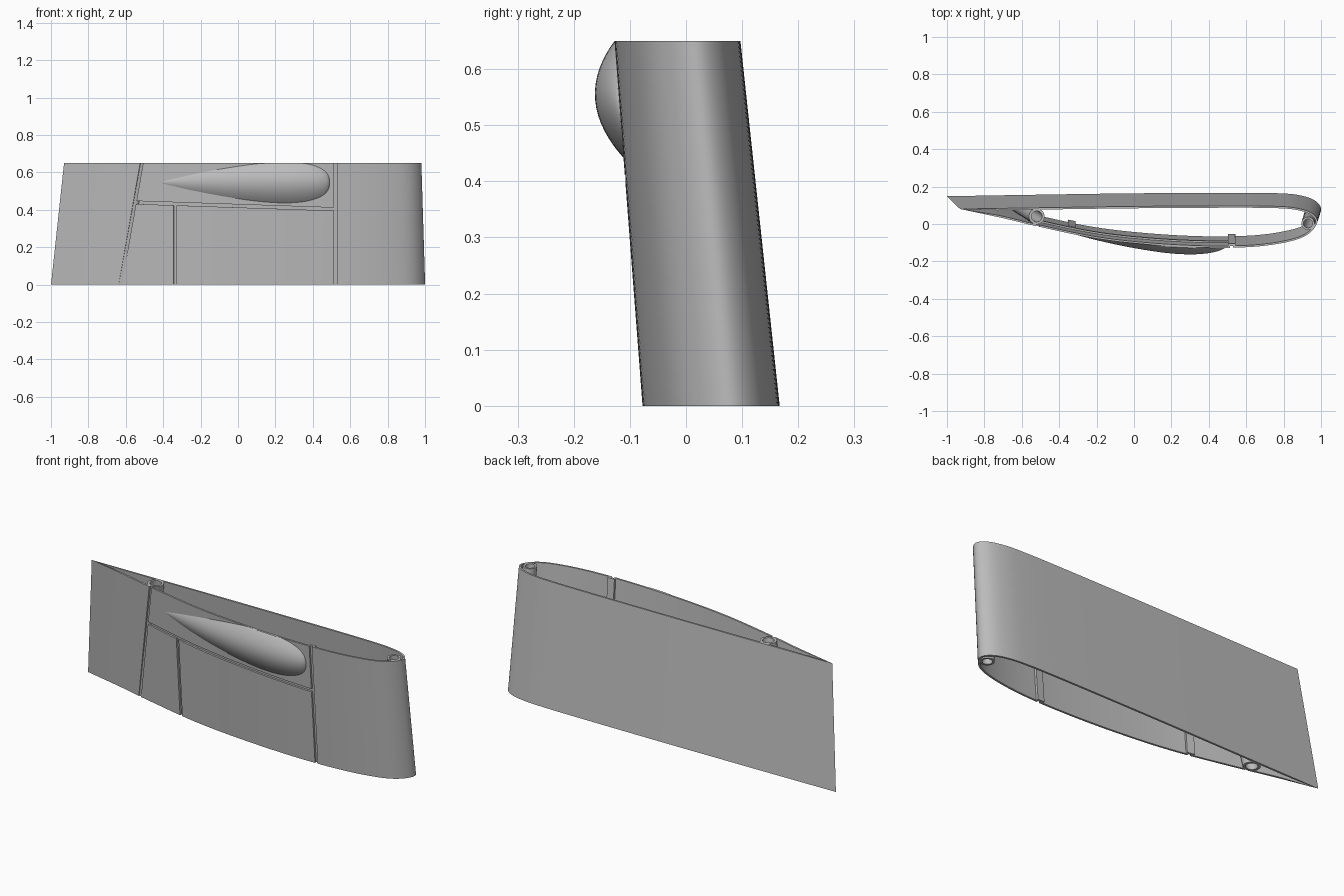
import bpy, bmesh, math
from mathutils import Vector

cube = bpy.data.objects.get("Cube")
if cube:
    bpy.data.objects.remove(cube)

H = 0.65          # span of the wing section
WALL = 0.01       # skin thickness
GAP = 0.008       # half width of the panel gaps

grey = bpy.data.materials.new("wing_grey")
grey.use_nodes = True
grey.diffuse_color = (0.5, 0.5, 0.5, 1)
grey.node_tree.nodes["Principled BSDF"].inputs["Base Color"].default_value = (0.5, 0.5, 0.5, 1)

# Airfoil at the upper end: trailing edge, front side, nose, back side
CONTROL = [(-0.93, 0.08), (-0.7, 0.031), (-0.52, -0.012), (-0.2, -0.078), (0.1, -0.112),
           (0.4, -0.127), (0.65, -0.121), (0.83, -0.094), (0.93, -0.055), (0.98, 0.01),
           (0.95, 0.058), (0.87, 0.085), (0.75, 0.095), (0.5, 0.097), (0, 0.094),
           (-0.5, 0.087), (-0.93, 0.08)]


def smooth_path(points, steps=8):
    pts = [Vector(p) for p in points]
    pts = [2 * pts[0] - pts[1]] + pts + [2 * pts[-1] - pts[-2]]
    out = []
    for a, b, c, d in zip(pts, pts[1:], pts[2:], pts[3:]):
        for k in range(steps):
            t = k / steps
            out.append(0.5 * (2 * b + (c - a) * t + (2 * a - 5 * b + 4 * c - d) * t * t
                              + (3 * b - a - 3 * c + d) * t ** 3))
    return out + [pts[-2]]


PROFILE = smooth_path(CONTROL)
LAST = len(PROFILE) - 1
NOSE = max(range(LAST + 1), key=lambda i: PROFILE[i].x)


def place(x, y, z):
    """Taper and lean the airfoil with height."""
    k = 1 - z / H
    return Vector((x * (1 + 0.047 * k) - 0.026 * k, y * (1 + 0.089 * k) + 0.0613 * k, z))


def skin(p, z, depth=0.0):
    """Point on the skin at profile position p, moved inward by depth."""
    i = max(0, min(int(p), LAST - 1))
    pos = PROFILE[i].lerp(PROFILE[i + 1], p - i)
    a, b = max(0, i - 1), min(LAST, i + 2)
    way = (PROFILE[b] - PROFILE[a]).normalized()
    depth *= max(0, min(1, (pos.x + 0.93) / 0.2))
    return place(pos.x - way.y * depth, pos.y + way.x * depth, z)


def front(x, z):
    """Profile position on the front side for a true x at height z."""
    k = 1 - z / H
    x = (x + 0.026 * k) / (1 + 0.047 * k)
    for i in range(NOSE):
        if x <= PROFILE[i + 1].x:
            a, b = PROFILE[i].x, PROFILE[i + 1].x
            return i + max(0, (x - a) / (b - a))
    return NOSE


def thick_sheet(name, point, nu, nv, closed=False):
    """Two layers of a grid joined along their borders."""
    bm = bmesh.new()
    cols = nu if closed else nu + 1
    g = [[[bm.verts.new(point(i / nu, j / nv, layer)) for j in range(nv + 1)]
          for i in range(cols)] for layer in (0, 1)]
    for i in range(nu):
        n = (i + 1) % cols
        for layer in g:
            for j in range(nv):
                bm.faces.new((layer[i][j], layer[n][j], layer[n][j + 1], layer[i][j + 1]))
        for j in (0, nv):
            bm.faces.new((g[0][i][j], g[0][n][j], g[1][n][j], g[1][i][j]))
    if not closed:
        for i in (0, nu):
            for j in range(nv):
                bm.faces.new((g[0][i][j], g[0][i][j + 1], g[1][i][j + 1], g[1][i][j]))
    bmesh.ops.remove_doubles(bm, verts=bm.verts, dist=0.00005)
    bmesh.ops.recalc_face_normals(bm, faces=bm.faces)
    mesh = bpy.data.meshes.new(name)
    bm.to_mesh(mesh)
    bm.free()
    mesh.materials.append(grey)
    mesh.shade_smooth()
    mesh.set_sharp_from_angle(angle=math.radians(30))
    obj = bpy.data.objects.new(name, mesh)
    bpy.context.collection.objects.link(obj)
    return obj


# Gap centre lines on the front
def hinge_x(z): return -0.63 + 0.115 * z / H
def mid_x(z): return -0.337
def fore_x(z): return 0.522
def seam_z(x): return 0.439 - 0.036 * (x + 0.55) / 1.07
def tail_x(z): return -1 + 0.07 * z / H
def bottom(x): return 0.0
def top(x): return H


def front_panel(name, left, right, low, high, d0=0.0, d1=WALL, nu=24, nv=4):
    def point(u, v, layer):
        x, z = 0.0, H * v
        for _ in range(4):
            x = left(z) * (1 - u) + right(z) * u
            z = low(x) * (1 - v) + high(x) * v
        return skin(front(x, z), z, d1 if layer else d0)
    return thick_sheet(name, point, nu, nv)


def shift(line, amount):
    return lambda t: line(t) + amount


# Skin panels
front_panel("trailing_panel", tail_x, shift(hinge_x, -GAP), bottom, top)
front_panel("upper_access_panel", shift(hinge_x, GAP), shift(fore_x, -GAP),
            shift(seam_z, GAP), top, nu=40)
front_panel("lower_rear_panel", shift(hinge_x, GAP), shift(mid_x, -GAP),
            bottom, shift(seam_z, -GAP))
front_panel("lower_front_panel", shift(mid_x, GAP), shift(fore_x, -GAP),
            bottom, shift(seam_z, -GAP), nu=36)


# Leading edge and whole back skin in one wrap
def wrap(u, v, layer):
    z = v * H
    start = front(fore_x(z) + GAP, z)
    return skin(start + (LAST - start) * u, z, layer * WALL)


thick_sheet("main_skin", wrap, 90, 4)

# Backing strips behind the gaps
INNER = WALL + 0.012
front_panel("fore_backing_strip", shift(fore_x, -0.02), shift(fore_x, 0.02),
            bottom, top, WALL, INNER, 4)
front_panel("mid_backing_strip", shift(mid_x, -0.02), shift(mid_x, 0.02),
            bottom, seam_z, WALL, INNER, 4)
front_panel("seam_backing_strip", shift(hinge_x, 0.02), shift(fore_x, -0.02),
            shift(seam_z, -0.02), shift(seam_z, 0.02), WALL, INNER - 0.003, 40, 1)


# Hollow spar tubes
def tube(name, low, high, outer, inner):
    def point(u, v, layer):
        a, r = u * math.tau, inner if layer else outer
        c = Vector((*low, 0)).lerp(Vector((*high, H)), v)
        return c + Vector((r * math.cos(a), r * math.sin(a), 0))
    return thick_sheet(name, point, 32, 1, True)


tube("rear_spar_tube", (-0.628, 0.108), (-0.52, 0.04), 0.042, 0.029)
tube("nose_spar_tube", (0.948, 0.063), (0.93, 0.003), 0.035, 0.024)


# Teardrop fairing on the upper access panel
def fairing(u, v, layer):
    t = 0.5 - 0.5 * math.cos(math.pi * u)
    f = max(0, math.sin(math.pi * t ** 2.3)) ** 0.33
    x, s = -0.43 + 0.92 * t, -math.cos(math.pi * v)
    z = min(H, 0.546 + 0.114 * f * s)
    base = skin(front(x, z), z, 0.004)
    if not layer:
        base.y -= (0.004 + 0.047 * f ** 1.6) * (1 - s * s) if f else 0
    return base


thick_sheet("teardrop_fairing", fairing, 48, 24)
